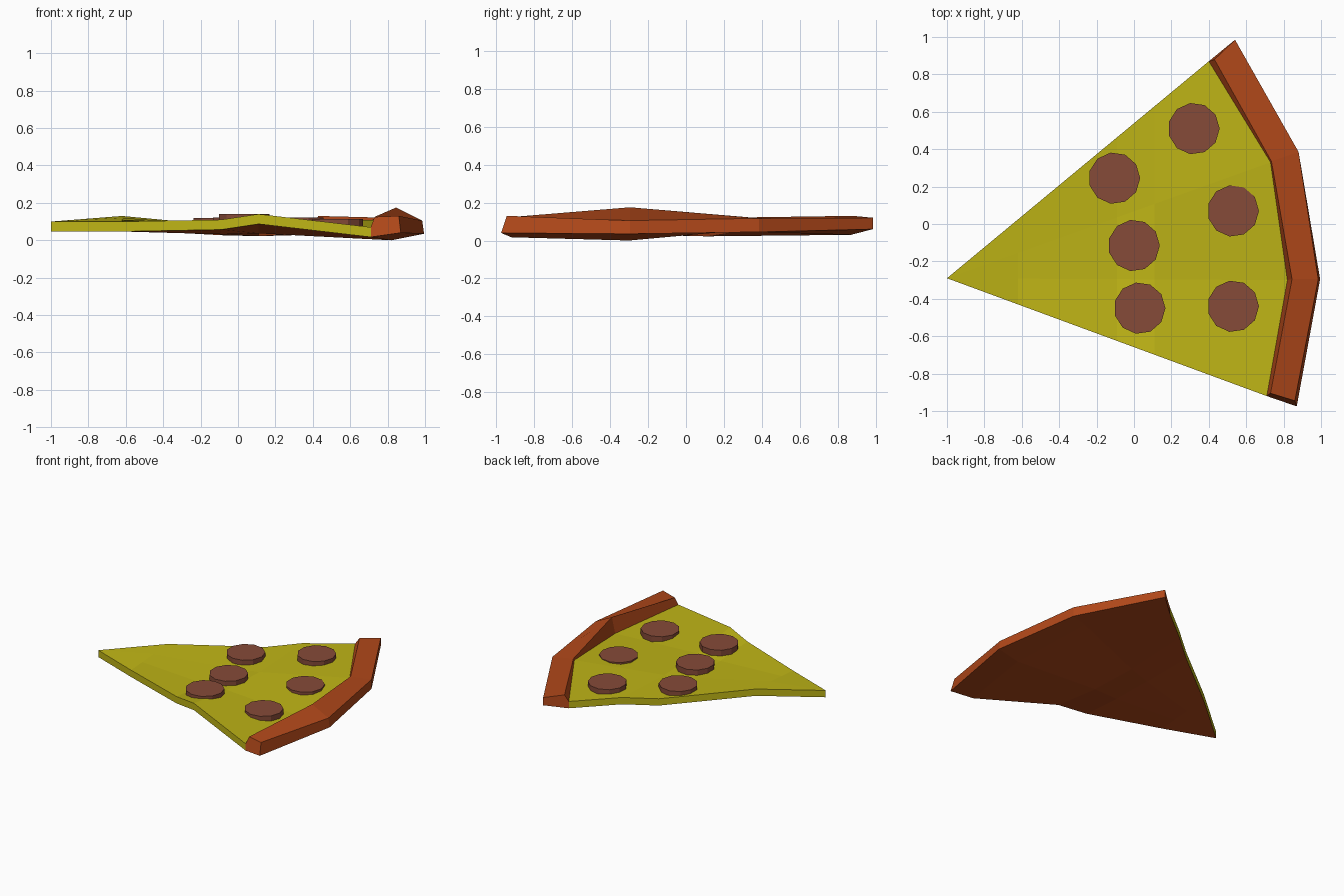
import bpy, bmesh
from mathutils import Vector

if "Cube" in bpy.data.objects:
    bpy.data.objects.remove(bpy.data.objects["Cube"])


def material(name, rgb):
    m = bpy.data.materials.new(name)
    m.diffuse_color = (*rgb, 1)
    m.use_nodes = True
    m.node_tree.nodes["Principled BSDF"].inputs["Base Color"].default_value = m.diffuse_color
    return m


CHEESE = material("cheese_yellow", (0.52, 0.46, 0.008))
CRUST = material("crust_brown", (0.44, 0.065, 0.01))
MEAT = material("pepperoni_red", (0.24, 0.07, 0.04))


def finish(name, bm, *mats):
    bmesh.ops.recalc_face_normals(bm, faces=bm.faces[:])
    me = bpy.data.meshes.new(name)
    bm.to_mesh(me)
    bm.free()
    for m in mats:
        me.materials.append(m)
    ob = bpy.data.objects.new(name, me)
    bpy.context.collection.objects.link(ob)
    return ob


THICK = 0.053
TIP = Vector((-1, -0.29, 0.10))
# top of the slab where it meets the crust, front to back
ARC = [Vector(p) for p in ((0.71, -0.92, 0.07), (0.82, -0.30, THICK),
                           (0.73, 0.33, 0.11), (0.40, 0.87, 0.083))]
# cross rows of the wavy slab: x position and height on each radial line
ROWS = [(-0.62, (0.10, 0.11, 0.12, 0.13)),
        (-0.09, (0.11, 0.085, 0.08, 0.08)),
        (0.11, (0.14, 0.09, 0.075, 0.10))]

# slab: cheese on top and sides, baked dough underneath
rows = []
for x, heights in ROWS:
    row = []
    for end, z in zip(ARC, heights):
        t = (x - TIP.x) / (end.x - TIP.x)
        row.append(Vector((x, TIP.y + t * (end.y - TIP.y), z)))
    rows.append(row)
rows.append(ARC)

bm = bmesh.new()
layers = []
for drop in (0, THICK):
    down = Vector((0, 0, -drop))
    tip = bm.verts.new(TIP + down)
    grid = [[bm.verts.new(p + down) for p in row] for row in rows]
    layers.append((tip, grid))
    for i in range(3):
        faces = [bm.faces.new((tip, grid[0][i], grid[0][i + 1]))]
        for a, b in zip(grid, grid[1:]):
            faces.append(bm.faces.new((a[i], b[i], b[i + 1], a[i + 1])))
        for f in faces:
            f.material_index = 1 if drop else 0


def rim(layer):
    tip, g = layer
    return [tip] + [r[0] for r in g] + g[-1][1:] + [r[-1] for r in g[-2::-1]]


top, bot = rim(layers[0]), rim(layers[1])
for i in range(len(top)):
    j = (i + 1) % len(top)
    bm.faces.new((top[i], top[j], bot[j], bot[i]))
finish("cheese_slab", bm, CHEESE, CRUST)

# crust: ridge, outer top and outer bottom at each bend of the rim
OUTER = [((0.73, -0.905, 0.125), (0.86, -0.945, 0.13), (0.87, -0.975, 0.04)),
         ((0.845, -0.295, 0.175), (0.985, -0.295, 0.105), (0.995, -0.295, 0.035)),
         ((0.735, 0.335, 0.122), (0.88, 0.385, 0.117), (0.88, 0.385, 0.045)),
         ((0.43, 0.88, 0.13), (0.54, 0.985, 0.12), (0.54, 0.985, 0.06))]
bm = bmesh.new()
rings = [[bm.verts.new(p) for p in (a, *o, a - Vector((0, 0, THICK)))]
         for a, o in zip(ARC, OUTER)]
for a, b in zip(rings, rings[1:]):
    for i in range(5):
        j = (i + 1) % 5
        bm.faces.new((a[i], a[j], b[j], b[i]))
bm.faces.new(rings[0])
bm.faces.new(rings[-1])
finish("crust", bm, CRUST)

# pepperoni slices: centre x, y and top height
SLICES = [(0.03, -0.45, 0.14), (0.53, -0.44, 0.115), (0.53, 0.07, 0.108),
          (0.0, -0.115, 0.122), (-0.105, 0.245, 0.12), (0.32, 0.51, 0.122)]
for n, (x, y, z) in enumerate(SLICES, 1):
    bm = bmesh.new()
    bmesh.ops.create_cone(bm, cap_ends=True, segments=11, radius1=0.138,
                          radius2=0.138, depth=0.045)
    ob = finish(f"pepperoni_{n}", bm, MEAT)
    ob.location = (x, y, z - 0.0225)
    ob.rotation_euler.z = -1.5708
